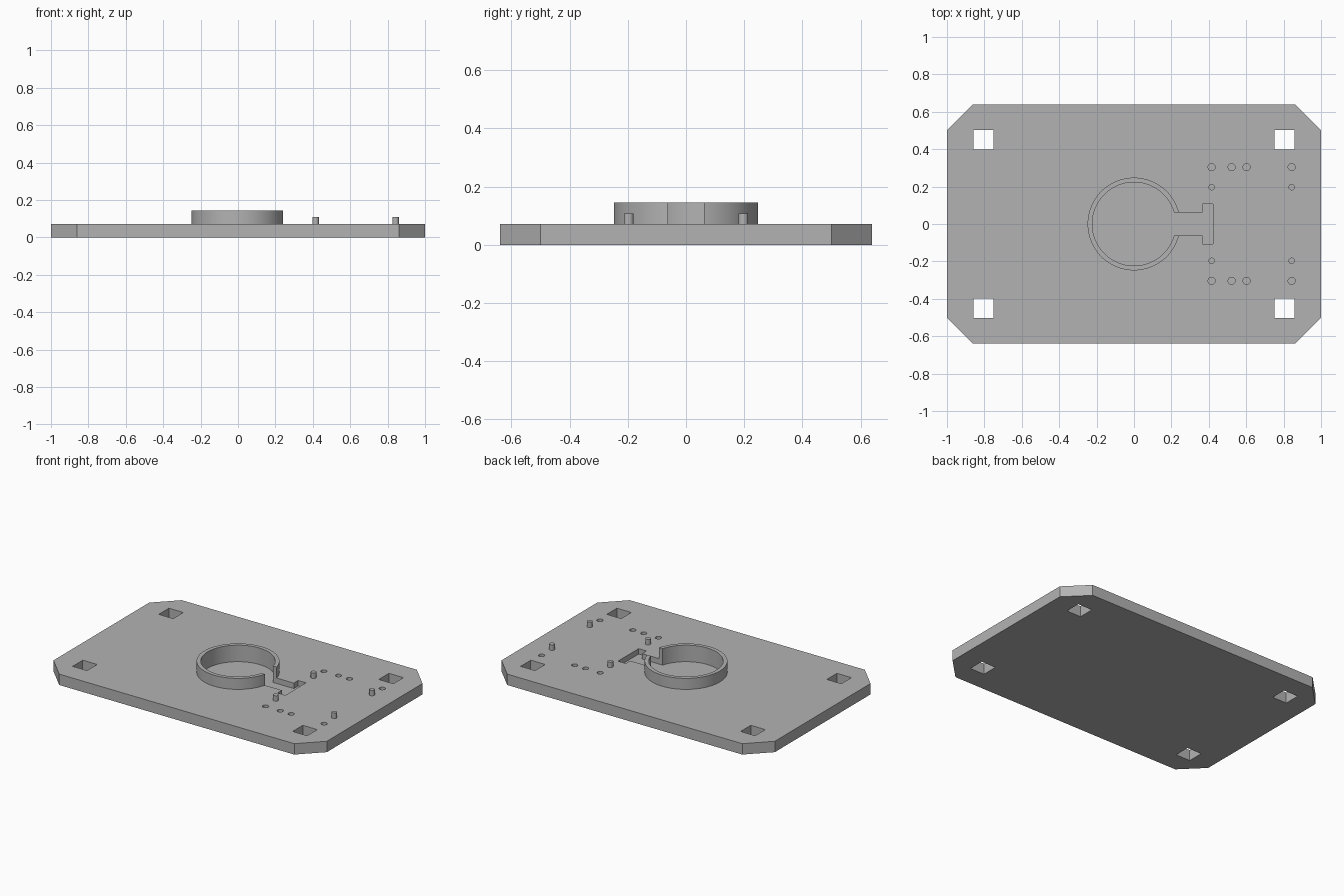
import bpy, bmesh, math

if "Cube" in bpy.data.objects:
    bpy.data.objects.remove(bpy.data.objects["Cube"], do_unlink=True)

TOP, FLOOR, RIM = 0.072, 0.036, 0.145   # plate top, pocket floor, ring top

grey = bpy.data.materials.new("plain grey")
grey.use_nodes = True
colour = (0.45, 0.45, 0.45, 1)
grey.diffuse_color = colour
grey.node_tree.nodes["Principled BSDF"].inputs["Base Color"].default_value = colour


def prism(name, outline, z0, z1):
    """Extrude a counter-clockwise outline from z0 to z1."""
    bm = bmesh.new()
    face = bm.faces.new([bm.verts.new((x, y, z0)) for x, y in outline])
    up = bmesh.ops.extrude_face_region(bm, geom=[face])["geom"]
    for v in up:
        if isinstance(v, bmesh.types.BMVert):
            v.co.z = z1
    bmesh.ops.recalc_face_normals(bm, faces=bm.faces)
    mesh = bpy.data.meshes.new(name)
    bm.to_mesh(mesh)
    bm.free()
    mesh.materials.append(grey)
    obj = bpy.data.objects.new(name, mesh)
    bpy.context.collection.objects.link(obj)
    return obj


def circle(x, y, r, n):
    return [(x + r * math.cos(2 * math.pi * i / n),
             y + r * math.sin(2 * math.pi * i / n)) for i in range(n)]


def rect(x0, x1, y0, y1):
    return [(x0, y0), (x1, y0), (x1, y1), (x0, y1)]


def activate(obj):
    bpy.ops.object.select_all(action='DESELECT')
    obj.select_set(True)
    bpy.context.view_layer.objects.active = obj


def cut(obj, outline, z0, z1):
    cutter = prism("cutter", outline, z0, z1)
    cutter.hide_render = True
    mod = obj.modifiers.new("cut", 'BOOLEAN')
    mod.operation, mod.solver, mod.object = 'DIFFERENCE', 'EXACT', cutter
    activate(obj)
    bpy.ops.object.modifier_apply(modifier=mod.name)
    bpy.data.objects.remove(cutter, do_unlink=True)


def smooth(obj):
    activate(obj)
    bpy.ops.object.shade_smooth_by_angle(angle=math.radians(30))


# Base plate with chamfered corners
L, W, C = 1.0, 0.64, 0.14
plate = prism("base_plate", [(-L + C, -W), (L - C, -W), (L, -W + C), (L, W - C),
                             (L - C, W), (-L + C, W), (-L, W - C), (-L, -W + C)], 0, TOP)

# Raised ring wall
ring = prism("ring_wall", circle(0, 0, 0.248, 96), TOP, RIM)

# Round pocket, cable channel and cross slot
pocket = circle(0, 0, 0.223, 96)
channel = rect(0.1, 0.38, -0.062, 0.062)
slot = rect(0.365, 0.422, -0.108, 0.108)
for outline in (pocket, channel, slot):
    cut(plate, outline, FLOOR, 0.3)
for outline in (pocket, channel):
    cut(ring, outline, 0, 0.3)

# Square through holes, blind round holes and locating pins
for side in (-1, 1):
    y = 0.45 * side
    for x in (-0.805, 0.805):
        cut(plate, rect(x - 0.053, x + 0.053, y - 0.053, y + 0.053), -0.1, 0.3)
    for x in (0.415, 0.522, 0.602, 0.843):
        cut(plate, circle(x, 0.304 * side, 0.019, 24), FLOOR, 0.3)
    for x, end in ((0.415, "inner"), (0.843, "outer")):
        name = f"{end}_pin_{'back' if side > 0 else 'front'}"
        smooth(prism(name, circle(x, 0.197 * side, 0.017, 24), TOP, 0.108))

smooth(plate)
smooth(ring)
